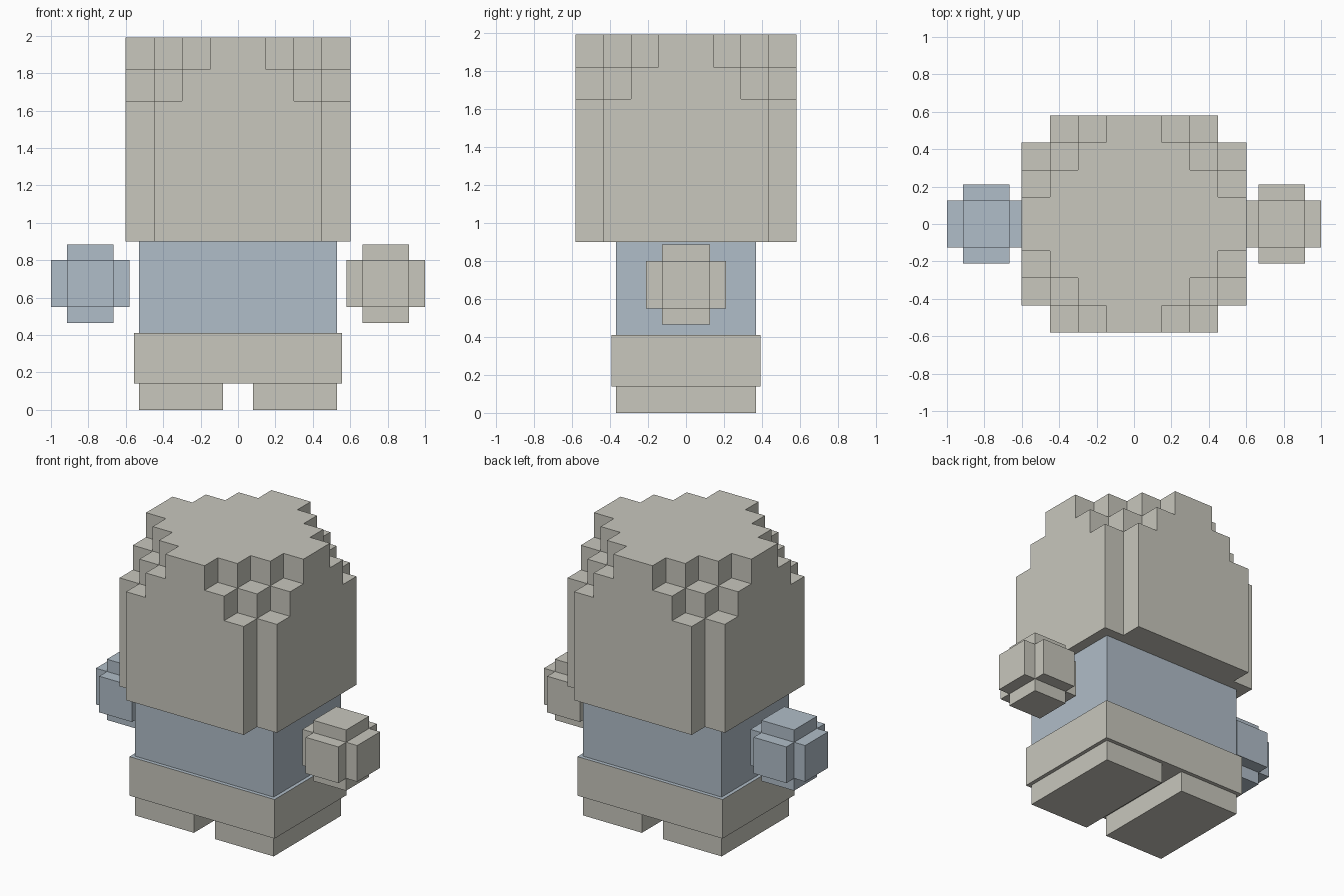
import bpy
import bmesh

if "Cube" in bpy.data.objects:
    bpy.data.objects.remove(bpy.data.objects["Cube"])


def make_material(name, rgb):
    mat = bpy.data.materials.new(name)
    mat.diffuse_color = (*rgb, 1.0)
    mat.use_nodes = True
    mat.node_tree.nodes["Principled BSDF"].inputs["Base Color"].default_value = mat.diffuse_color
    return mat


STONE = make_material("warm grey", (0.578, 0.571, 0.508))
BLUE = make_material("dusty blue", (0.434, 0.508, 0.578))


def blocks(name, xs, ys, zs, mat, filled=lambda i, j, k: True):
    """Closed shell around the filled cells of an uneven grid."""
    size = (len(xs) - 1, len(ys) - 1, len(zs) - 1)

    def solid(c):
        return all(0 <= c[a] < size[a] for a in range(3)) and filled(*c)

    bm = bmesh.new()
    verts = {}

    def vert(i, j, k):
        if (i, j, k) not in verts:
            verts[i, j, k] = bm.verts.new((xs[i], ys[j], zs[k]))
        return verts[i, j, k]

    cells = [(i, j, k) for i in range(size[0]) for j in range(size[1]) for k in range(size[2])]
    for c in filter(solid, cells):
        for axis in range(3):
            for side in (0, 1):
                near = list(c)
                near[axis] += 1 if side else -1
                if solid(near):
                    continue
                u, v = (axis + 1) % 3, (axis + 2) % 3
                quad = []
                for du, dv in ((0, 0), (1, 0), (1, 1), (0, 1)):
                    p = list(c)
                    p[axis] += side
                    p[u] += du
                    p[v] += dv
                    quad.append(vert(*p))
                bm.faces.new(quad if side else quad[::-1])
    # Merge coplanar cell faces into large flat faces
    bmesh.ops.dissolve_limit(bm, angle_limit=0.01, verts=bm.verts[:], edges=bm.edges[:])
    mesh = bpy.data.meshes.new(name)
    bm.to_mesh(mesh)
    bm.free()
    mesh.materials.append(mat)
    obj = bpy.data.objects.new(name, mesh)
    bpy.context.collection.objects.link(obj)
    return obj


def mirrored(values):
    return [-v for v in values] + values[::-1]


# Head: corners step inwards one cell more on each higher layer
head_x = mirrored([0.602, 0.45, 0.30, 0.15])
head_y = mirrored([0.58, 0.435, 0.29, 0.145])
blocks("head", head_x, head_y, [0.90, 1.65, 1.82, 1.99], STONE,
       lambda i, j, k: min(i, 6 - i) + min(j, 6 - j) > k)

# Torso
blocks("torso", [-0.53, 0.53], [-0.367, 0.367], [0.41, 0.90], BLUE)

# Hips, with a blue rim on top
hips = blocks("hips", [-0.555, 0.555], [-0.393, 0.393], [0.14, 0.41], STONE)
hips.data.materials.append(BLUE)
for face in hips.data.polygons:
    if face.normal.z > 0.5:
        face.material_index = 1

# Feet and hands on both sides
arm = [-0.21, -0.125, 0.125, 0.21]
for label, s, mat in (("left", -1, BLUE), ("right", 1, STONE)):
    blocks(label + "_foot", sorted((s * 0.08, s * 0.53)), [-0.367, 0.367], [0.0, 0.14], STONE)
    # Hand: a three-way plus, with one block sticking out of each side
    blocks(label + "_hand", [s * 0.79 + a for a in arm], arm, [0.675 + a for a in arm], mat,
           lambda i, j, k: (i, j, k).count(1) >= 2)
